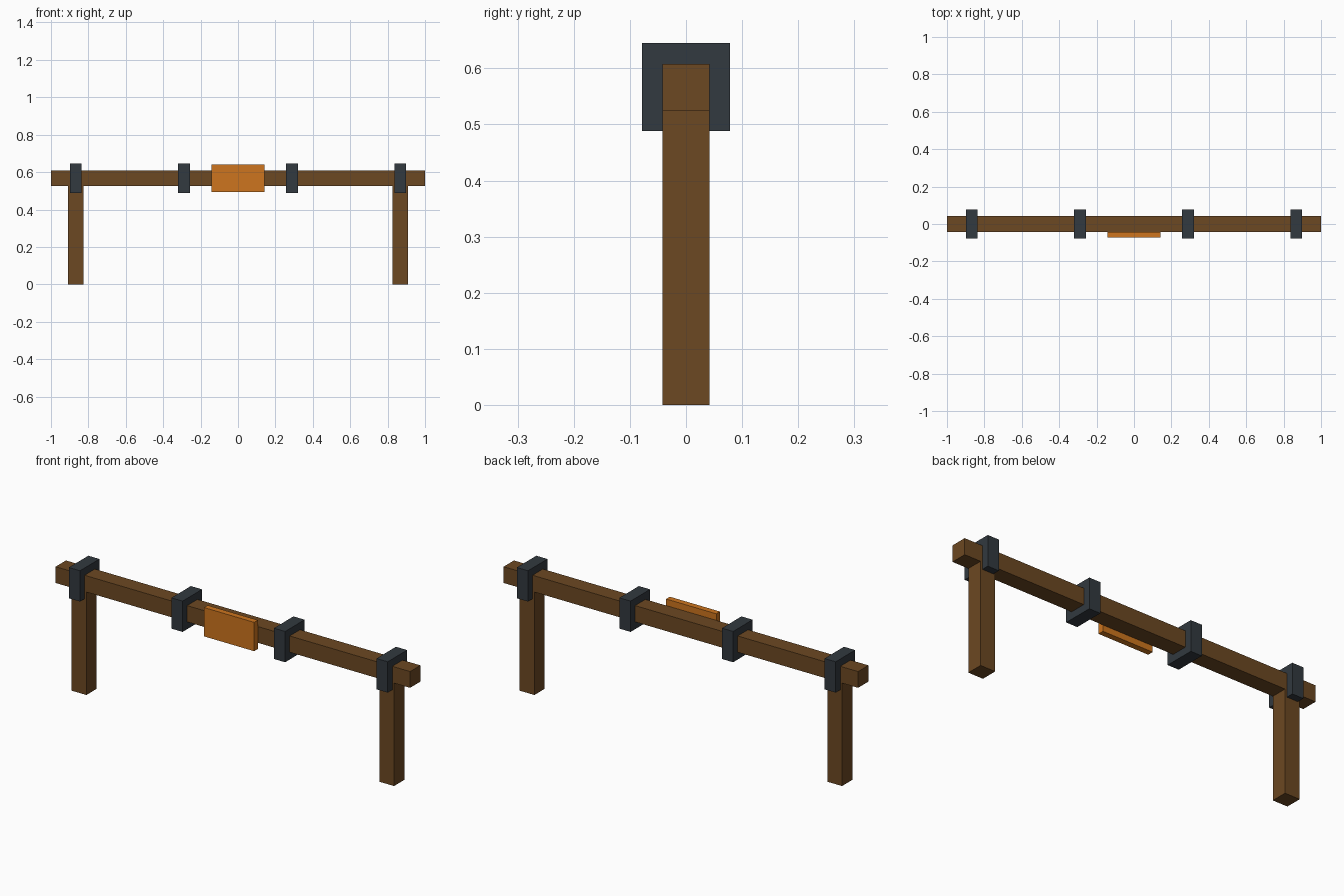
import bpy

if "Cube" in bpy.data.objects:
    bpy.data.objects.remove(bpy.data.objects["Cube"])


def material(name, color):
    mat = bpy.data.materials.new(name)
    mat.diffuse_color = (*color, 1)
    mat.use_nodes = True
    mat.node_tree.nodes["Principled BSDF"].inputs["Base Color"].default_value = mat.diffuse_color
    return mat


wood = material("wood", (0.15, 0.065, 0.016))
iron = material("dark_iron", (0.032, 0.041, 0.05))
orange = material("orange", (0.61, 0.178, 0.013))


def box(name, center, size, mat):
    bpy.ops.mesh.primitive_cube_add(size=1, location=center)
    obj = bpy.context.object
    obj.name = name
    obj.scale = size
    bpy.ops.object.transform_apply(location=False, rotation=False, scale=True)
    obj.data.materials.append(mat)
    return obj


T = 0.083            # timber thickness
LEG_H = 0.525
BEAM_Z = LEG_H + T / 2
LEG_X = 0.868

# Horizontal rail
box("rail", (0, 0, BEAM_Z), (2, T, T), wood)

# Posts, and the bands wrapped around the rail
for side, s in (("left", -1), ("right", 1)):
    box(f"{side}_post", (s * LEG_X, 0, LEG_H / 2), (T, T, LEG_H), wood)
    for label, x in (("outer", LEG_X), ("inner", LEG_X / 3)):
        box(f"{side}_{label}_band", (s * x, 0, BEAM_Z), (0.063, 0.157, 0.157), iron)

# Plate on the front of the rail
box("front_plate", (0, -0.057, BEAM_Z + 0.001), (0.283, 0.03, 0.147), orange)
